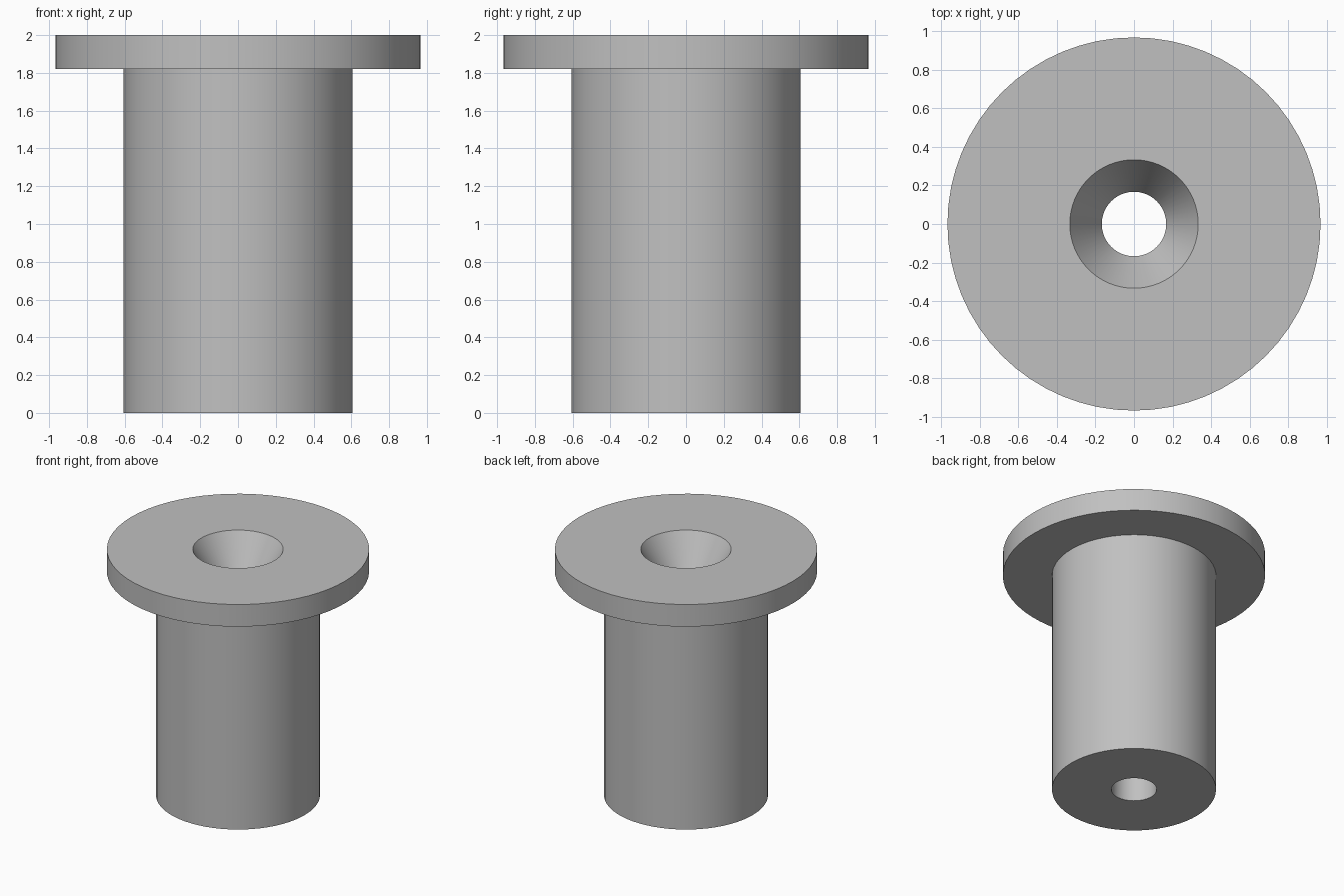
import bpy
import bmesh
from math import radians
from mathutils import Vector

cube = bpy.data.objects.get("Cube")
if cube:
    bpy.data.objects.remove(cube, do_unlink=True)

SEGMENTS = 64

# Plain grey metal
grey = bpy.data.materials.new("grey_metal")
grey.use_nodes = True
colour = (0.53, 0.53, 0.53, 1)
grey.diffuse_color = colour
grey.node_tree.nodes["Principled BSDF"].inputs["Base Color"].default_value = colour

# Closed cross-section (radius, height): shank, flange, countersink, bore
profile = [
    (0.167, 0), (0.605, 0), (0.605, 1.82), (0.967, 1.82),
    (0.967, 2), (0.333, 2), (0.167, 1.72),
]

# Revolve the cross-section around the upright axis
bm = bmesh.new()
verts = [bm.verts.new((r, 0, z)) for r, z in profile]
edges = [bm.edges.new((v, verts[(i + 1) % len(verts)])) for i, v in enumerate(verts)]
bmesh.ops.spin(bm, geom=verts + edges, cent=Vector(), axis=(0, 0, 1),
               angle=radians(360), steps=SEGMENTS, use_merge=True)
bmesh.ops.remove_doubles(bm, verts=bm.verts[:], dist=0.0001)
bmesh.ops.recalc_face_normals(bm, faces=bm.faces[:])

mesh = bpy.data.meshes.new("flanged_bushing")
bm.to_mesh(mesh)
bm.free()
mesh.materials.append(grey)
bushing = bpy.data.objects.new("flanged_bushing", mesh)
bpy.context.collection.objects.link(bushing)

# Smooth the round walls, keep the rims sharp
bpy.ops.object.select_all(action="DESELECT")
bushing.select_set(True)
bpy.context.view_layer.objects.active = bushing
bpy.ops.object.shade_smooth_by_angle(angle=radians(25))
